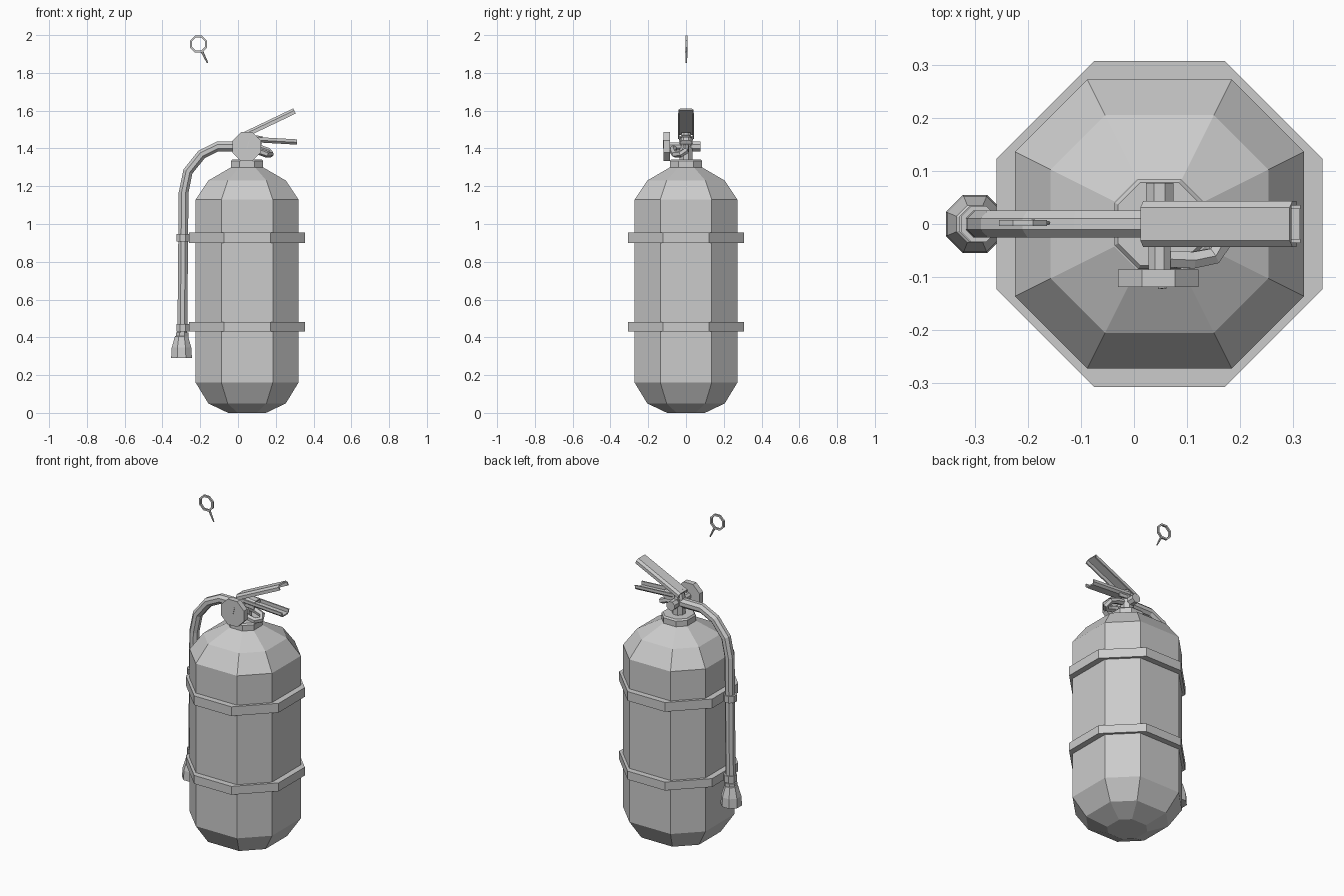
import bpy, bmesh, math
from mathutils import Vector, Matrix

if "Cube" in bpy.data.objects:
    bpy.data.objects.remove(bpy.data.objects["Cube"])

CX = 0.048  # tank axis


def finish(name, bm):
    bmesh.ops.recalc_face_normals(bm, faces=bm.faces)
    me = bpy.data.meshes.new(name)
    bm.to_mesh(me)
    bm.free()
    ob = bpy.data.objects.new(name, me)
    bpy.context.collection.objects.link(ob)
    return ob


def loft(name, rings, cap=True, loop=False):
    """Skin a list of equal-length point rings."""
    bm = bmesh.new()
    vs = [[bm.verts.new(p) for p in r] for r in rings]
    n = len(vs[0])
    pairs = list(zip(vs, vs[1:])) + ([(vs[-1], vs[0])] if loop else [])
    for a, b in pairs:
        for i in range(n):
            j = (i + 1) % n
            bm.faces.new((a[i], a[j], b[j], b[i]))
    if cap and not loop:
        bm.faces.new(vs[0])
        bm.faces.new(vs[-1])
    return finish(name, bm)


def octagon(h, z, ratio=0.414, cx=CX, cy=0.0):
    f = h * ratio
    pts = [(h, -f), (h, f), (f, h), (-f, h), (-h, f), (-h, -f), (-f, -h), (f, -h)]
    return [Vector((cx + x, cy + y, z)) for x, y in pts]


def tube(name, path, r, sides=8, loop=False):
    """Sweep a regular section along a path; r may be a list of radii."""
    P = [Vector(p) for p in path]
    n = len(P)
    rad = r if isinstance(r, list) else [r] * n
    rings, u = [], None
    for i, p in enumerate(P):
        a = P[(i - 1) % n] if loop or i else p
        b = P[(i + 1) % n] if loop or i < n - 1 else p
        t = (b - a).normalized()
        if u is None:
            u = t.orthogonal() if abs(t.y) > 0.9 else Vector((0, 1, 0))
        u = (u - t * u.dot(t)).normalized()
        v = t.cross(u)
        ang = [2 * math.pi * (k + 0.5) / sides for k in range(sides)]
        rings.append([p + (u * math.cos(w) + v * math.sin(w)) * rad[i] for w in ang])
    return loft(name, rings, loop=loop)


def channel(name, start, end, half, depth, wall, flip=1):
    """Sheet-metal U section running from start to end in the xz plane."""
    a, b = Vector(start), Vector(end)
    t = (b - a).normalized()
    up = Vector((-t.z, 0, t.x)) * flip
    c = 0.012
    sec = [(-half, -depth), (-half, -c), (-half + c, 0), (half - c, 0), (half, -c), (half, -depth),
           (half - wall, -depth), (half - wall, -wall), (-half + wall, -wall), (-half + wall, -depth)]
    return loft(name, [[p + Vector((0, y, 0)) + up * z for y, z in sec] for p in (a, b)])


# Tank with chamfered ends
loft("tank", [octagon(h, z, 0.5) for h, z in
              [(0.10, 0.0), (0.205, 0.05), (0.272, 0.16), (0.272, 1.13), (0.205, 1.23), (0.085, 1.30)]])

# Neck collar
loft("neck_collar", [octagon(h, z, 0.47) for h, z in [(0.085, 1.29), (0.085, 1.333), (0.078, 1.342)]])

# Mounting bands and the hose clips beside them
for name, z0, z1 in (("upper", 0.90, 0.955), ("lower", 0.43, 0.48)):
    loft(name + "_band", [octagon(0.272, z0, 0.48), octagon(0.307, z0, 0.4),
                          octagon(0.307, z1, 0.4), octagon(0.272, z1, 0.48)], loop=True)
    zc = (z0 + z1) / 2 if name == "upper" else 0.45
    loft(name + "_hose_clip", [octagon(0.034, zc - 0.02, cx=-0.292), octagon(0.034, zc + 0.02, cx=-0.292)])

# Hose and nozzle
tube("hose", [(0.04, 0, 1.41), (-0.108, 0, 1.41), (-0.193, 0, 1.368), (-0.265, 0, 1.278),
              (-0.288, 0, 1.167), (-0.295, 0, 0.39)], 0.028)
loft("nozzle", [octagon(h, z, cx=-0.299) for h, z in
                [(0.038, 0.29), (0.055, 0.29), (0.052, 0.345), (0.035, 0.405), (0.028, 0.41)]])
loft("nozzle_collar", [octagon(0.033, z, cx=-0.296) for z in (0.40, 0.425)])

# Valve body and cross stem
loft("valve_body", [octagon(h, z) for h, z in [(0.034, 1.33), (0.034, 1.44), (0.022, 1.485)]])
tube("valve_stem", [(CX, -0.09, 1.41), (CX, 0.04, 1.41)], 0.022)
tube("valve_cap", [(CX, 0.035, 1.41), (CX, 0.077, 1.41)], 0.028)

# Pressure gauge with needle
tube("gauge", [(CX - 0.002, -0.086, 1.41), (CX - 0.002, -0.119, 1.41)], 0.082)
tube("gauge_needle", [(CX, -0.1195, 1.40), (CX + 0.012, -0.1195, 1.445)], [0.004, 0.002], 4)

# Squeeze lever and carrying handle
channel("squeeze_lever", (0.012, 0, 1.478), (0.293, 0, 1.612), 0.043, 0.03, 0.008)
channel("carry_handle", (0.05, 0, 1.435), (0.312, 0, 1.420), 0.036, 0.028, 0.008, -1)
channel("lever_bracket", (0.03, 0, 1.475), (0.13, 0, 1.465), 0.03, 0.05, 0.008)

# Small curved outlet pipe beside the gauge
tube("outlet_pipe", [(0.06, -0.066, 1.40), (0.11, -0.068, 1.385), (0.15, -0.06, 1.37),
                     (0.172, -0.03, 1.37), (0.16, -0.002, 1.385), (0.12, 0, 1.40), (0.06, 0, 1.41)], 0.018, 6)

# Safety pin floating above the valve
ring = [(-0.209 + 0.043 * math.cos(k * math.pi / 4 + math.pi / 8), 0.002,
         1.952 + 0.043 * math.sin(k * math.pi / 4 + math.pi / 8)) for k in range(8)]
tube("pin_ring", ring, 0.008, 4, loop=True)
tube("pin_shaft", [(-0.190, 0.002, 1.912), (-0.161, 0.002, 1.853)], [0.007, 0.004], 6)
